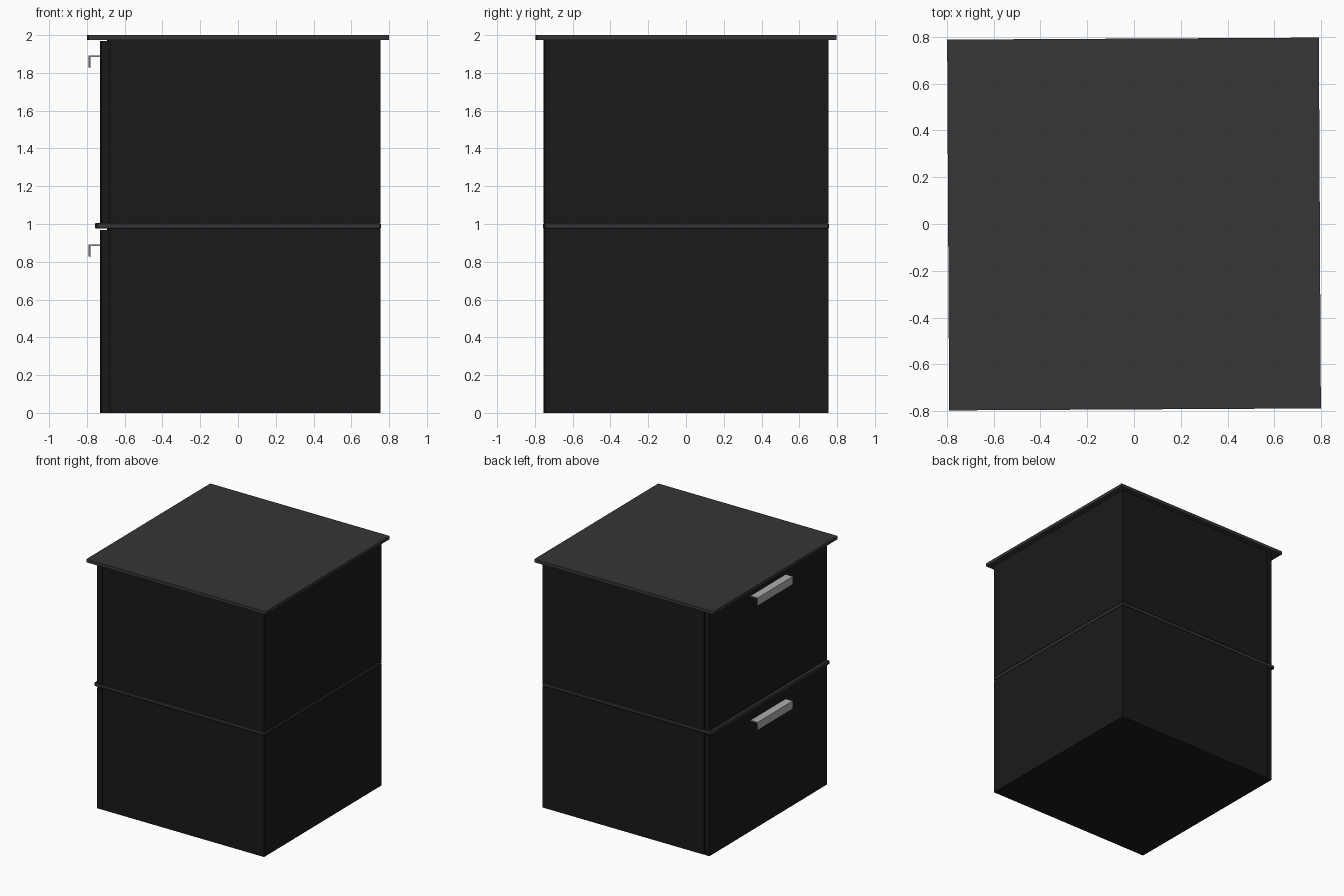
import bpy, bmesh, math
from mathutils import Matrix

if "Cube" in bpy.data.objects:
    bpy.data.objects.remove(bpy.data.objects["Cube"])

TURN = Matrix.Rotation(math.radians(0.31), 4, 'Z')  # the cabinet sits very slightly turned


def material(name, v, b=None):
    m = bpy.data.materials.new(name)
    m.diffuse_color = (v, v, b or v, 1)
    m.use_nodes = True
    m.node_tree.nodes["Principled BSDF"].inputs["Base Color"].default_value = m.diffuse_color
    return m


BLACK = material("black_laminate", 0.01)
TOP = material("charcoal_top", 0.037)
TRIM = material("charcoal_trim", 0.035, 0.04)
METAL = material("brushed_metal", 0.42)


def add_object(name, bm, mat):
    bmesh.ops.recalc_face_normals(bm, faces=bm.faces)
    me = bpy.data.meshes.new(name)
    bm.to_mesh(me)
    bm.free()
    me.materials.append(mat)
    ob = bpy.data.objects.new(name, me)
    ob.matrix_world = TURN
    bpy.context.collection.objects.link(ob)
    return ob


def box(name, x, y, z, mat, bevel=0):
    bm = bmesh.new()
    size = [b - a for a, b in (x, y, z)]
    mid = [(a + b) / 2 for a, b in (x, y, z)]
    bmesh.ops.create_cube(bm, size=1, matrix=Matrix.Translation(mid) @ Matrix.Diagonal((*size, 1)))
    ob = add_object(name, bm, mat)
    if bevel:
        mod = ob.modifiers.new("edge_bevel", 'BEVEL')
        mod.width = bevel
        mod.segments = 1
    return ob


def handle(name, z):
    # hooked strip profile in x/z, extruded along y
    t = 0.008
    pts = [(-0.728, z), (-0.791, z), (-0.791, z - 0.064), (-0.780, z - 0.064),
           (-0.780, z - 0.058), (-0.791 + t, z - 0.058), (-0.791 + t, z - t), (-0.728, z - t)]
    bm = bmesh.new()
    face = bm.faces.new([bm.verts.new((px, -0.225, pz)) for px, pz in pts])
    ext = bmesh.ops.extrude_face_region(bm, geom=[face])
    verts = [g for g in ext["geom"] if isinstance(g, bmesh.types.BMVert)]
    bmesh.ops.translate(bm, verts=verts, vec=(0, 0.45, 0))
    add_object(name, bm, METAL)


# two stacked drawer units, each a carcass, a front panel and a handle
S = 0.751
for label, z0, z1 in (("lower", 0.0, 0.975), ("upper", 1.005, 1.975)):
    box(label + "_carcass", (-0.68, S), (-S, S), (z0, z1), BLACK)
    box(label + "_front_gap", (-0.69, -0.675), (-S + 0.012, S - 0.012), (z0, z1), BLACK)
    box(label + "_drawer_front", (-0.727, -0.686), (-S, S), (z0, z1 - 0.006), BLACK)
    handle(label + "_handle", z1 - 0.083)

# divider shelf, projecting past the drawer fronts
box("divider_shelf", (-0.753, S + 0.001), (-S - 0.001, S + 0.001), (0.975, 1.006), TRIM, 0.005)

# overhanging top
box("top_board", (-0.795, 0.795), (-0.793, 0.793), (1.975, 2.0), TOP)
